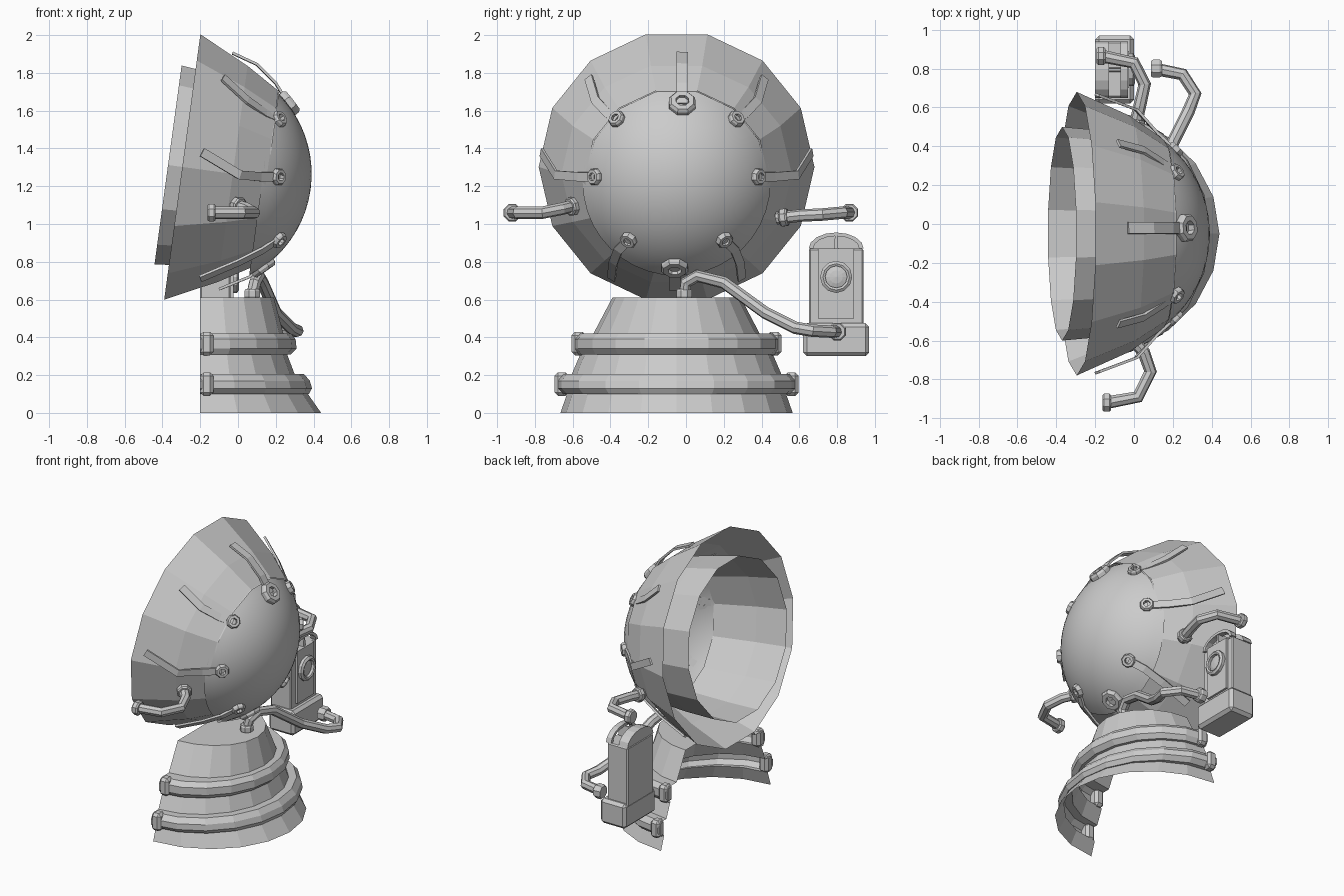
import bpy, bmesh
from math import pi, sin, cos, asin
from mathutils import Vector, Matrix

if "Cube" in bpy.data.objects:
    bpy.data.objects.remove(bpy.data.objects["Cube"])


def finish(name, bm, smooth=False):
    bmesh.ops.remove_doubles(bm, verts=bm.verts, dist=1e-5)
    bmesh.ops.recalc_face_normals(bm, faces=bm.faces)
    for f in bm.faces:
        f.smooth = smooth
    me = bpy.data.meshes.new(name)
    bm.to_mesh(me)
    bm.free()
    ob = bpy.data.objects.new(name, me)
    bpy.context.collection.objects.link(ob)
    return ob


def frame(origin, direction):
    q = Vector(direction).to_track_quat('Z', 'Y')
    return Matrix.Translation(origin) @ q.to_matrix().to_4x4()


def lathe(name, profile, n, mat, start=0.0, arc=2 * pi, smooth=False):
    """Revolve (radius_x, height, radius_y) around the local z of mat."""
    bm = bmesh.new()
    rows = []
    for i in range(n + 1):
        a = start + arc * i / n
        rows.append([bm.verts.new(mat @ Vector((p[0] * cos(a), p[-1 if len(p) > 2 else 0] * sin(a), p[1])))
                     for p in profile])
    for r0, r1 in zip(rows, rows[1:]):
        for j in range(len(profile) - 1):
            bm.faces.new((r0[j], r1[j], r1[j + 1], r0[j + 1]))
    bmesh.ops.dissolve_degenerate(bm, edges=bm.edges, dist=1e-5)
    return finish(name, bm, smooth)


def hose(name, pts, r):
    cu = bpy.data.curves.new(name, 'CURVE')
    cu.dimensions = '3D'
    cu.bevel_depth, cu.bevel_resolution, cu.use_fill_caps = r, 2, True
    sp = cu.splines.new('POLY')
    sp.points.add(len(pts) - 1)
    for p, c in zip(sp.points, pts):
        p.co = (*c, 1)
    sp.use_smooth = False
    bpy.context.collection.objects.link(bpy.data.objects.new(name, cu))


def ring_nut(name, pos, direction, r, hole, h):
    lathe(name, [(hole, -.008), (r, -.008), (r, h * .5), (r * .85, h), (hole, h), (hole, -.008)],
          8, frame(pos, direction), pi / 8)


def collar(name, pos, direction, r, h):
    lathe(name, [(0, -h), (r * .85, -h), (r, -h * .6), (r, h * .6), (r * .85, h), (0, h)],
          8, frame(pos, direction), pi / 8)


def box(name, lo, hi, bevel=0.0):
    bm = bmesh.new()
    bmesh.ops.create_cube(bm, size=1)
    for v in bm.verts:
        v.co = Vector([lo[i] + (v.co[i] + .5) * (hi[i] - lo[i]) for i in range(3)])
    if bevel:
        bmesh.ops.bevel(bm, geom=bm.edges[:], offset=bevel, segments=1, affect='EDGES')
    return finish(name, bm)


def prism_x(name, yz, x0, x1):
    bm = bmesh.new()
    f = bm.faces.new([bm.verts.new((x0, y, z)) for y, z in yz])
    ext = bmesh.ops.extrude_face_region(bm, geom=[f], use_keep_orig=True)
    for v in ext['geom']:
        if isinstance(v, bmesh.types.BMVert):
            v.co.x = x1
    return finish(name, bm)


# Tilted helmet: flared collar, inner ring and smooth cap
CY = -0.05
rim = Vector((-0.295, CY, 1.302))
axis = Vector((0.99, 0, -0.135)).normalized()
F = frame(rim, axis)
R = 0.604
centre = Vector((-.214, CY, 1.265))
lathe("flared_collar", [(.73, 0, .727), (.61, .27, .592), (.488, .45, .48)], 14, F)
lathe("inner_ring", [(.55, -.076, .545), (.53, .15, .52), (.48, .455, .475)], 14, F)
edge = asin(0.497 / R)
lathe("dome_cap", [(R * sin(edge * k / 10), R * cos(edge * k / 10)) for k in range(11)],
      40, frame(centre, axis), smooth=True)


# Flat straps lying on the collar, each held by a ring nut on the dome
def strap(name, pts, w=.024, t=.007):
    pts = [Vector(p) for p in pts]
    bm = bmesh.new()
    secs = []
    for i, p in enumerate(pts):
        tan = pts[min(i + 1, len(pts) - 1)] - pts[max(i - 1, 0)]
        out = p - centre
        side = tan.cross(out).normalized()
        up = side.cross(tan).normalized()
        secs.append([bm.verts.new(p + side * w * a + up * t * b)
                     for a, b in ((-1, -1), (1, -1), (1, 1), (-1, 1))])
    for a, b in zip(secs, secs[1:]):
        for j in range(4):
            bm.faces.new((a[j], a[(j + 1) % 4], b[(j + 1) % 4], b[j]))
    bm.faces.new(secs[0])
    bm.faces.new(secs[-1])
    finish(name, bm)


def on_dome(p):
    return centre + (Vector(p) - centre).normalized() * (R + .004)


side_straps = {
    "upper": [(.21, .31, 1.55), (.15, .365, 1.585), (.05, .43, 1.655), (-.08, .465, 1.775)],
    "middle": [(.21, .43, 1.25), (.12, .52, 1.25), (.01, .64, 1.26), (-.19, .715, 1.38)],
    "lower": [(.21, .25, .92), (.13, .31, .86), (0, .335, .795), (-.2, .345, .71)]}
for key, pts in side_straps.items():
    for s, label in ((1, "right"), (-1, "left")):
        path = [Vector((x, CY + s * y, z)) for x, y, z in pts]
        path[0] = on_dome(path[0])
        strap(f"{key}_strap_{label}", path)
        ring_nut(f"{key}_nut_{label}", path[0], path[0] - centre, .046, .022, .022)
for key, path in (("top", [(.27, -.02, 1.64), (.2, -.02, 1.745), (.1, -.02, 1.845), (-.03, -.02, 1.905)]),
                  ("bottom", [(.13, -.06, .775), (.06, -.06, .72), (-.1, -.06, .655)])):
    path = [on_dome(path[0]) if key == "top" else Vector(path[0])] + path[1:]
    strap(key + "_strap", path, .03)
    ring_nut(key + "_nut", path[0], path[0] - centre, .075, .036, .03)

# Side hoses with end collars
left = [(-.02, -.58, 1.1), (.05, -.66, 1.08), (.085, -.76, 1.06), (.02, -.89, 1.06), (-.14, -.92, 1.06)]
right = [(.0, .48, 1.03), (.03, .61, 1.045), (.055, .72, 1.05), (0, .83, 1.06), (-.17, .865, 1.06)]
for label, p in (("left", left), ("right", right)):
    hose("side_hose_" + label, p, .033)
    collar("hose_end_" + label, p[-1], (1, 0, 0), .05, .022)
    d = Vector(p[1]) - Vector(p[0])
    collar("hose_root_" + label, Vector(p[0]) + d * .3, d, .05, .022)

# Long hose from the pedestal top to the lamp
hose("lamp_hose", [(.07, -.01, .6), (.09, 0, .69), (.11, .06, .725), (.13, .2, .69), (.2, .42, .53),
                   (.28, .58, .45), (.315, .67, .435), (.25, .77, .43), (.1, .8, .43)], .033)
collar("lamp_hose_end", (.115, .8, .43), (1, 0, 0), .05, .028)
collar("lamp_hose_root", (.075, -.01, .63), (0, 0, 1), .045, .025)

# Half-round stepped pedestal, open toward the back
B = Matrix.Translation((-.2, CY, 0))
lathe("pedestal", [(.64, 0, .615), (.57, .1, .58), (.575, .1, .61), (.592, .13, .64), (.58, .17, .64),
                   (.55, .205, .61), (.5, .205, .555), (.46, .31, .51), (.48, .31, .53), (.51, .34, .55),
                   (.505, .39, .55), (.48, .42, .52), (.44, .42, .44), (.39, .61, .34), (0, .61, 0)],
      10, B, -pi / 2, pi)
for s, label in ((1, "right"), (-1, "left")):
    for key, y, z in (("lower", .608, .152), ("upper", .518, .367)):
        c = CY + s * y
        box(f"{key}_clamp_{label}", (-.2, c - .038, z - .062), (-.13, c + .038, z + .062), .018)

# Lamp: base box, arched housing, porthole and top fin
LY = .795
box("lamp_base", (-.2, .62, .3), (0, .97, .475), .02)
box("lamp_housing", (-.2, .65, .45), (-.04, .94, .87), .008)
arch = [(LY + .145 * cos(pi * k / 8), .87 + .085 * sin(pi * k / 8)) for k in range(9)]
prism_x("lamp_back", arch, -.2, -.13)
inner = [(LY + (y - LY) * .84, .87 + (z - .87) * .78) for y, z in arch]
prism_x("lamp_arch", arch + inner[::-1], -.07, -.03)
prism_x("lamp_fin", [(LY - .012, .86), (LY + .012, .86), (LY + .006, .945), (LY - .006, .945)], -.14, -.035)
panel = [(.70, .5), (.89, .5), (.89, .87), (.70, .87)]
prism_x("lamp_panel", panel, -.05, -.025)
lathe("lamp_porthole", [(.058, -.01), (.085, -.01), (.085, .015), (.07, .025), (.058, .02), (.058, -.01)],
      12, frame((-.02, LY, .72), (1, 0, 0)))
lathe("lamp_lens", [(0, .012), (.035, .008), (.06, 0)], 12, frame((-.02, LY, .72), (1, 0, 0)))
